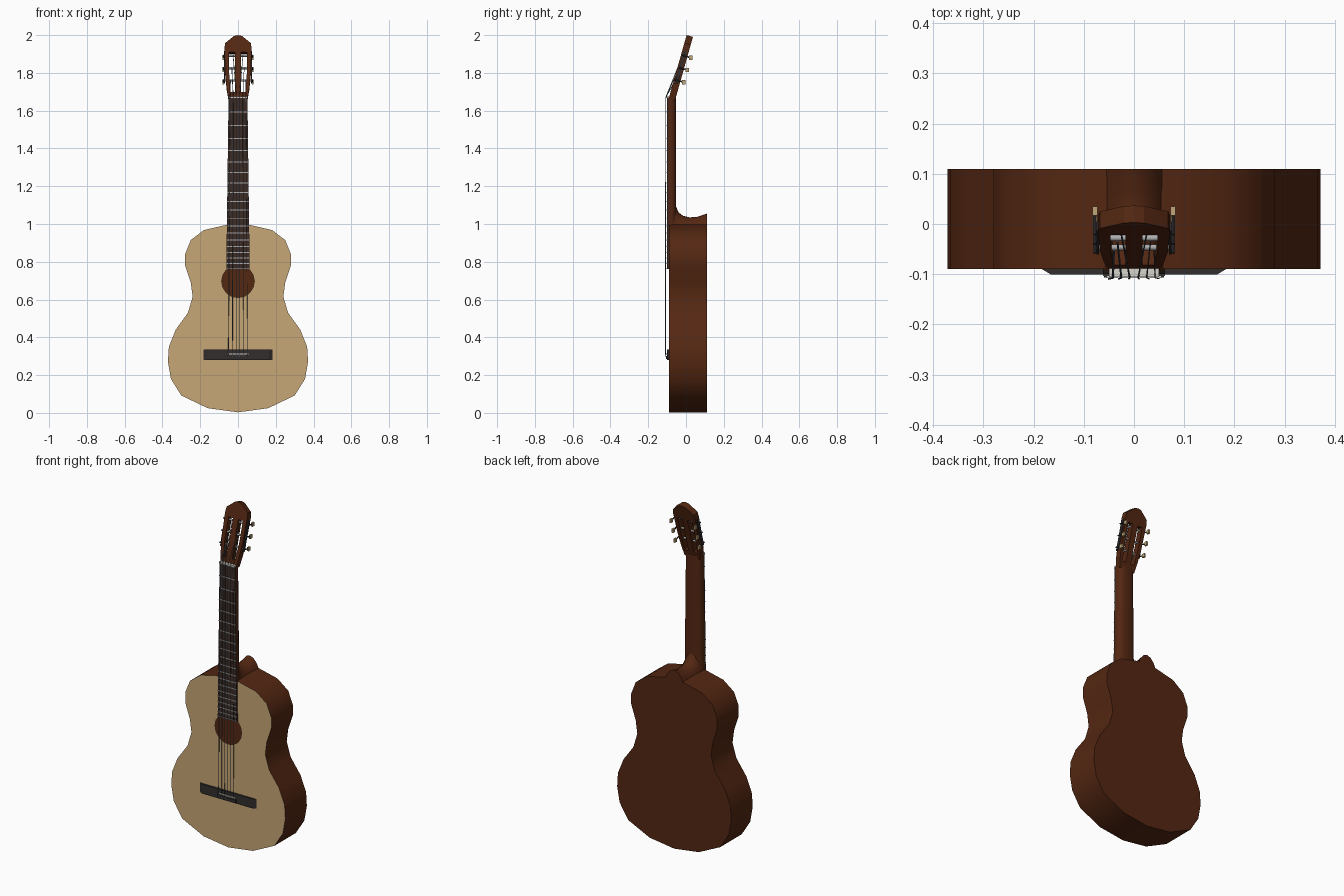
import bpy, bmesh, math
from mathutils import Vector

if "Cube" in bpy.data.objects:
    bpy.data.objects.remove(bpy.data.objects["Cube"])


def mat(name, r, g, b):
    m = bpy.data.materials.new(name)
    m.diffuse_color = (r, g, b, 1)
    m.use_nodes = True
    m.node_tree.nodes["Principled BSDF"].inputs["Base Color"].default_value = m.diffuse_color
    return m


BROWN = mat("mahogany brown", 0.088, 0.020, 0.006)
SPRUCE = mat("spruce tan", 0.57, 0.39, 0.18)
EBONY = mat("ebony black", 0.032, 0.026, 0.027)
BOARD = mat("fretboard dark", 0.045, 0.025, 0.019)
METAL = mat("fret metal", 0.42, 0.42, 0.42)
STEEL = mat("string steel", 0.11, 0.13, 0.16)
BONE = mat("bone white", 0.68, 0.66, 0.60)
GOLD = mat("button cream", 0.52, 0.38, 0.19)


def finish(name, bm, mats, smooth=None):
    bmesh.ops.recalc_face_normals(bm, faces=bm.faces)
    me = bpy.data.meshes.new(name)
    bm.to_mesh(me)
    bm.free()
    for m in mats:
        me.materials.append(m)
    if smooth:
        me.polygons.foreach_set("use_smooth", [True] * len(me.polygons))
        me.set_sharp_from_angle(angle=math.radians(smooth))
    ob = bpy.data.objects.new(name, me)
    bpy.context.collection.objects.link(ob)
    return ob


def mirrored(half):
    """Half outline starting and ending near x = 0, made symmetric."""
    return half + [(-x, z) for x, z in reversed(half) if x > 1e-6]


def fill(bm, loops, yf):
    """Flat face from an outer loop and hole loops; returns vertex loops."""
    out, edges = [], []
    for lp in loops:
        vs = [bm.verts.new((x, yf(z), z)) for x, z in lp]
        edges += [bm.edges.new((vs[i - 1], vs[i])) for i in range(len(vs))]
        out.append(vs)
    bmesh.ops.triangle_fill(bm, use_beauty=True, edges=edges)
    return out


def loft(name, sections, mats, smooth=None):
    bm = bmesh.new()
    rings = [[bm.verts.new(p) for p in s] for s in sections]
    n = len(rings[0])
    for a, b in zip(rings, rings[1:]):
        for i in range(n):
            bm.faces.new((a[i - 1], a[i], b[i], b[i - 1]))
    bm.faces.new(rings[0])
    bm.faces.new(rings[-1])
    return finish(name, bm, mats, smooth)


def block(name, x0, x1, y0, y1, z0, z1, m):
    ring = lambda z: [(x0, y0, z), (x1, y0, z), (x1, y1, z), (x0, y1, z)]
    return loft(name, [ring(z0), ring(z1)], [m])


def rod(name, pts, r, m, sides=6):
    """Round bar through the points."""
    bm = bmesh.new()
    for a, b in zip(pts, pts[1:]):
        a, b = Vector(a), Vector(b)
        d = b - a
        mx = d.to_track_quat('Z', 'Y').to_matrix().to_4x4()
        mx.translation = (a + b) / 2
        bmesh.ops.create_cone(bm, cap_ends=True, segments=sides, radius1=r,
                              radius2=r, depth=d.length, matrix=mx)
    return finish(name, bm, [m], 50)


# Body: soundboard with open sound hole, sides and back
YF, YB = -0.09, 0.11
outline = mirrored([(0, 0.003), (0.16, 0.025), (0.30, 0.092), (0.355, 0.18),
                    (0.371, 0.27), (0.366, 0.35), (0.33, 0.44), (0.265, 0.53),
                    (0.24, 0.615), (0.25, 0.69), (0.28, 0.78), (0.28, 0.84),
                    (0.25, 0.915), (0.18, 0.968), (0.05, 0.998)])
hole = [(0.087 * math.cos(t * math.pi / 8), 0.697 + 0.087 * math.sin(t * math.pi / 8))
        for t in range(16)]
bm = bmesh.new()
front = fill(bm, [outline, hole], lambda z: YF)[0]
for f in bm.faces:
    f.material_index = 1
back = [bm.verts.new((x, YB, z)) for x, z in outline]
for i in range(len(front)):
    bm.faces.new((front[i - 1], front[i], back[i], back[i - 1]))
bm.faces.new(back)
finish("body", bm, [BROWN, SPRUCE], 35)

# Neck with rounded back
half_w = lambda z: 0.05 + (1.67 - z) * 0.0132
D = [(1, -0.092), (1, -0.075), (0.85, -0.060), (0.5, -0.052),
     (-0.5, -0.052), (-0.85, -0.060), (-1, -0.075), (-1, -0.092)]
loft("neck", [[(k * half_w(z), y, z) for k, y in D] for z in (0.99, 1.67)], [BROWN], 40)

# Heel sweeping from the neck to the back of the body
U = [(1, 0), (0.8, 0.45), (0.4, 0.88), (0, 1), (-0.4, 0.88), (-0.8, 0.45), (-1, 0)]
loft("heel", [[(k * 0.058, y, 0.99 + h * (tip - 0.99)) for k, h in U]
              for y, tip in [(-0.075, 1.13), (-0.052, 1.09), (-0.038, 1.06), (-0.015, 1.043),
                             (0.02, 1.035), (0.06, 1.038), (YB, 1.055)]], [BROWN], 40)

# Fretboard, frets and nut
loft("fretboard", [[(-half_w(z), -0.1, z), (half_w(z), -0.1, z),
                    (half_w(z), -0.0895, z), (-half_w(z), -0.0895, z)]
                   for z in (0.762, 1.67)], [BOARD])
for n in range(1, 20):
    z = 0.31 + 1.36 * 2 ** (-n / 12)
    w = half_w(z)
    block(f"fret_{n}", -w, w, -0.1035, -0.0995, z - 0.0025, z + 0.0025, METAL)
block("nut", -0.05, 0.05, -0.106, -0.075, 1.666, 1.676, BONE)

# Bridge with chamfered ends, and saddle
loft("bridge", [[(-0.183, -0.09, z), (-0.165, -0.101, z), (0.165, -0.101, z), (0.183, -0.09, z)]
                for z in (0.28, 0.335)], [EBONY])
block("bridge_tie", -0.06, 0.06, -0.107, -0.1, 0.284, 0.302, EBONY)
block("saddle", -0.055, 0.055, -0.108, -0.1, 0.308, 0.315, BONE)

# Slotted headstock, tilted back
head_y = lambda z: -0.09 + 0.282 * (z - 1.67)
NORMAL = Vector((0, 0.0337, -0.0095))
head = mirrored([(0, 1.662), (0.05, 1.662), (0.06, 1.72), (0.068, 1.80), (0.072, 1.93),
                 (0.068, 1.958), (0.038, 1.982), (0.02, 1.996), (0, 2.0)])
slot = [(0.017, 1.70), (0.040, 1.70), (0.047, 1.80), (0.047, 1.91), (0.017, 1.91)]
bm = bmesh.new()
fill(bm, [head, slot, [(-x, z) for x, z in slot]], head_y)
ext = bmesh.ops.extrude_face_region(bm, geom=bm.faces[:], use_keep_orig=True)
bmesh.ops.translate(bm, vec=NORMAL, verts=[v for v in ext["geom"]
                                           if isinstance(v, bmesh.types.BMVert)])
finish("headstock", bm, [BROWN])

# Tuners: roller, side plate, worm shaft and button, three per side
PEGS = (1.765, 1.83, 1.895)
for s, side in ((-1, "left"), (1, "right")):
    plate = []
    for z in (1.745, 1.915):
        y = head_y(z) + 0.008
        plate.append([(s * 0.07, y, z), (s * 0.075, y, z),
                      (s * 0.075, y + 0.018, z), (s * 0.07, y + 0.018, z)])
    loft(f"tuner_plate_{side}", plate, [EBONY])
    for i, z in enumerate(PEGS):
        c = Vector((0, head_y(z), z)) + NORMAL * 0.5
        at = lambda x, k: Vector((s * x, c.y, c.z)) + NORMAL * k
        rod(f"roller_{side}_{i}", [at(0.012, 0), at(0.074, 0)], 0.006, METAL, 8)
        rod(f"worm_shaft_{side}_{i}", [at(0.078, -0.35), at(0.078, 0.9)], 0.004, EBONY)
        b = at(0.078, 1.05)
        block(f"tuner_button_{side}_{i}", b.x - 0.005, b.x + 0.005, b.y - 0.009, b.y + 0.009,
              b.z - 0.011, b.z + 0.011, GOLD)

# Strings from bridge over the nut to the rollers
for i in range(6):
    k = (i - 2.5) / 2.5
    j = i if i < 3 else 5 - i
    z = PEGS[j]
    x = math.copysign(0.040 - 0.007 * j, k)
    rod(f"string_{i + 1}", [(k * 0.05, -0.104, 0.29), (k * 0.05, -0.109, 0.311),
                            (k * 0.042, -0.107, 1.671),
                            (x, head_y(z) + 0.010, z)], 0.0022 - 0.0002 * i, STEEL, 5)
